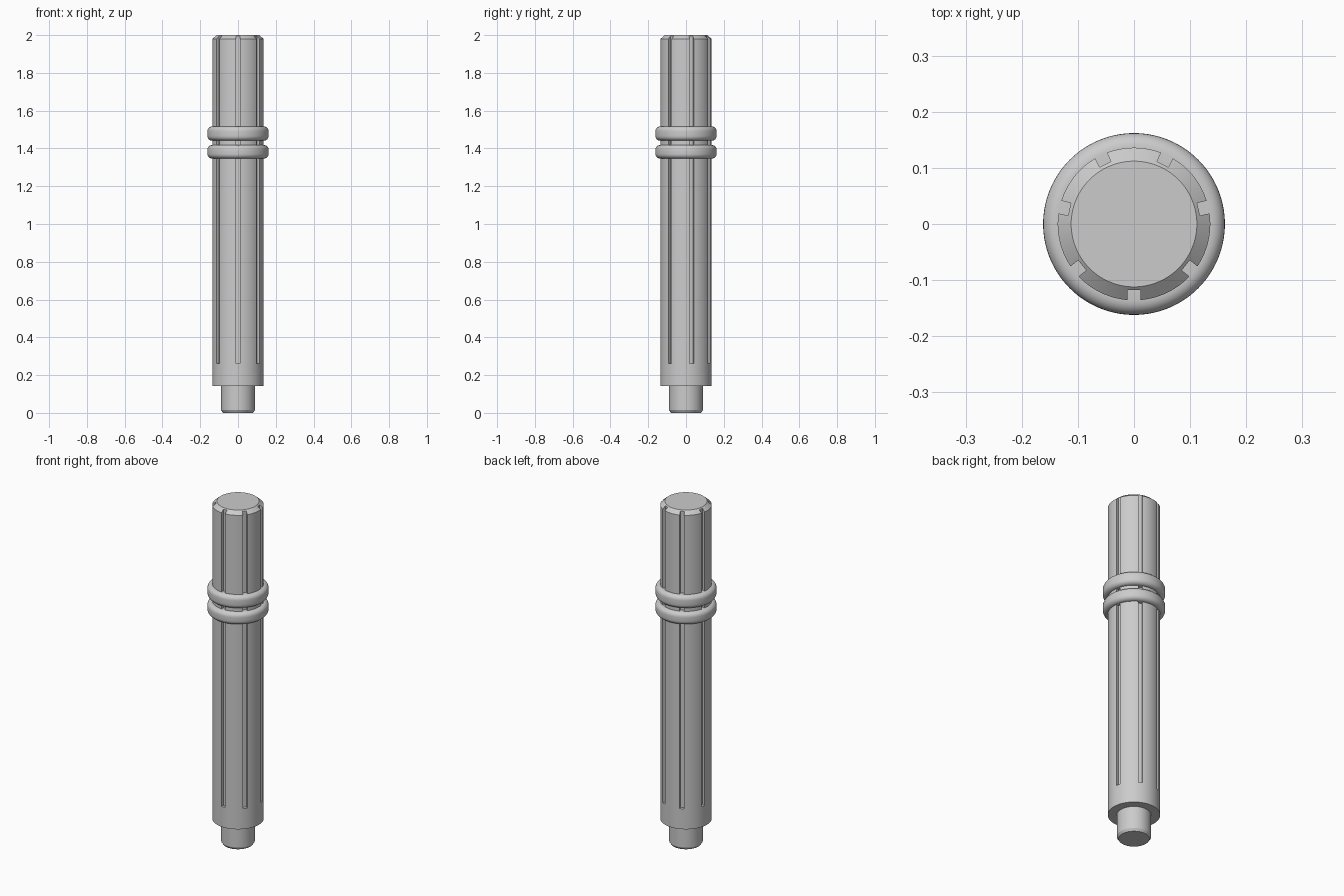
import bpy, bmesh
from math import pi, radians
from mathutils import Matrix, Vector

if "Cube" in bpy.data.objects:
    bpy.data.objects.remove(bpy.data.objects["Cube"], do_unlink=True)

SEGMENTS = 112
SLOTS = 7


def make_material(name, color):
    mat = bpy.data.materials.new(name)
    mat.use_nodes = True
    mat.diffuse_color = color
    mat.node_tree.nodes["Principled BSDF"].inputs["Base Color"].default_value = color
    return mat


grey = make_material("plain grey", (0.6, 0.6, 0.6, 1))


def add_object(name, bm):
    bmesh.ops.recalc_face_normals(bm, faces=bm.faces)
    mesh = bpy.data.meshes.new(name)
    bm.to_mesh(mesh)
    bm.free()
    mesh.materials.append(grey)
    obj = bpy.data.objects.new(name, mesh)
    bpy.context.collection.objects.link(obj)
    return obj


def shade(obj):
    bpy.ops.object.select_all(action="DESELECT")
    obj.select_set(True)
    bpy.context.view_layer.objects.active = obj
    bpy.ops.object.shade_smooth_by_angle(angle=radians(30))


def lathe(name, profile, closed=False):
    """Turn (radius, height) points round z; open profiles get flat caps."""
    bm = bmesh.new()
    rings = []
    for r, z in profile:
        rings.append([bm.verts.new(Matrix.Rotation(2 * pi * i / SEGMENTS, 3, "Z")
                                   @ Vector((r, 0, z))) for i in range(SEGMENTS)])
    pairs = list(zip(rings, rings[1:]))
    if closed:
        pairs.append((rings[-1], rings[0]))
    else:
        bm.faces.new(rings[0])
        bm.faces.new(rings[-1])
    for a, b in pairs:
        for i in range(SEGMENTS):
            j = (i + 1) % SEGMENTS
            bm.faces.new((a[i], a[j], b[j], b[i]))
    return add_object(name, bm)


# Shaft with stepped, chamfered peg and chamfered top
shaft = lathe("shaft", [(0.08, 0), (0.089, 0.014), (0.089, 0.143),
                        (0.136, 0.143), (0.136, 1.98), (0.112, 2)])

# Lengthwise slots cut from near the base through the top
bm = bmesh.new()
for i in range(SLOTS):
    place = (Matrix.Rotation(2 * pi * i / SLOTS - pi / 2, 4, "Z")
             @ Matrix.Translation((0.158, 0, 1.181))
             @ Matrix.Diagonal((0.08, 0.023, 1.838, 1)))
    bmesh.ops.create_cube(bm, size=1, matrix=place)
cutter = add_object("slot_cutter", bm)
cutter.hide_render = True
cut = shaft.modifiers.new("slots", "BOOLEAN")
cut.operation = "DIFFERENCE"
cut.solver = "EXACT"
cut.object = cutter
bpy.context.view_layer.update()
shaft.data = bpy.data.meshes.new_from_object(
    shaft.evaluated_get(bpy.context.evaluated_depsgraph_get()))
shaft.modifiers.clear()
bpy.data.objects.remove(cutter, do_unlink=True)
shade(shaft)

# Two rounded bands around the shaft
for name, low, high in (("lower_band", 1.346, 1.418), ("upper_band", 1.441, 1.517)):
    band = lathe(name, [(0.117, low), (0.162, low), (0.162, high), (0.117, high)], closed=True)
    bm = bmesh.new()
    bm.from_mesh(band.data)
    rims = [e for e in bm.edges
            if all(v.co.xy.length > 0.15 for v in e.verts)
            and abs(e.verts[0].co.z - e.verts[1].co.z) < 0.001]
    bmesh.ops.bevel(bm, geom=rims, offset=0.025, segments=6, profile=0.5, affect="EDGES")
    bm.to_mesh(band.data)
    bm.free()
    shade(band)
